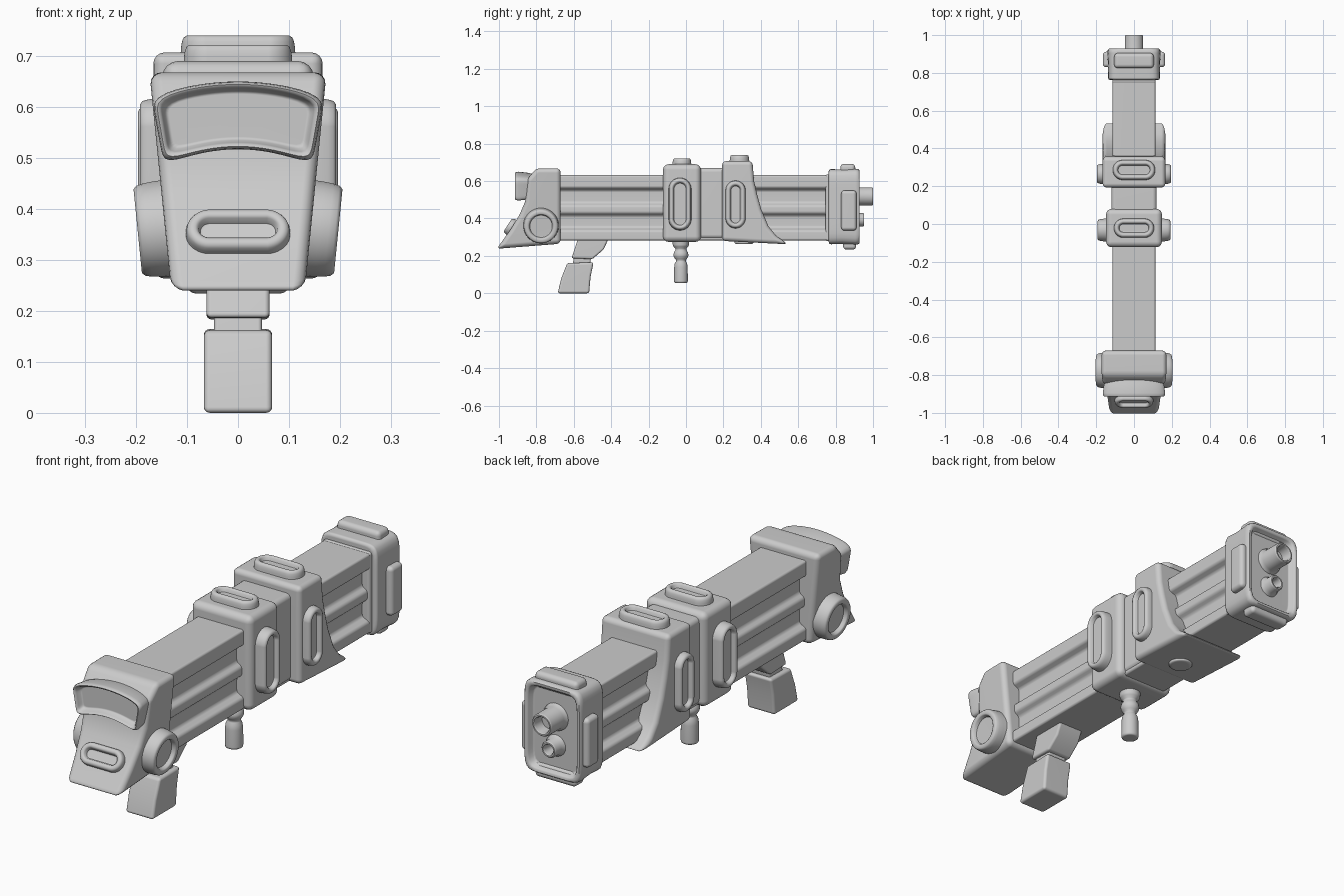
import bpy, bmesh, math
from mathutils import Vector

if "Cube" in bpy.data.objects:
    bpy.data.objects.remove(bpy.data.objects["Cube"])


def loft(name, rings, bevel=0.0, segs=4, min_angle=25):
    """Skin a list of equal-length point rings, cap both ends, optionally round the edges."""
    bm = bmesh.new()
    loops = [[bm.verts.new(p) for p in ring] for ring in rings]
    for a, b in zip(loops, loops[1:]):
        for i in range(len(a)):
            j = (i + 1) % len(a)
            bm.faces.new((a[i], a[j], b[j], b[i]))
    bm.faces.new(loops[0])
    bm.faces.new(loops[-1])
    bmesh.ops.recalc_face_normals(bm, faces=bm.faces)
    if bevel:
        edges = [e for e in bm.edges if e.calc_face_angle(0) > math.radians(min_angle)]
        bmesh.ops.bevel(bm, geom=edges, offset=bevel, segments=segs, profile=0.5,
                        affect='EDGES', clamp_overlap=True)
    mesh = bpy.data.meshes.new(name)
    bm.to_mesh(mesh)
    bm.free()
    mesh.shade_smooth()
    mesh.set_sharp_from_angle(angle=math.radians(50))
    obj = bpy.data.objects.new(name, mesh)
    bpy.context.collection.objects.link(obj)
    mod = obj.modifiers.new("flat_faces", 'WEIGHTED_NORMAL')
    mod.keep_sharp = True
    return obj


def side_prism(name, profile, width, bevel):
    """Side profile (y, z) extruded across x; width is a half width or a function of z."""
    w = width if callable(width) else (lambda z: width)
    return loft(name, [[(s * w(z), y, z) for y, z in profile] for s in (-1, 1)], bevel)


def box(name, x, y, z, bevel):
    pts = [(x[0], z[0]), (x[1], z[0]), (x[1], z[1]), (x[0], z[1])]
    return loft(name, [[(px, yy, pz) for px, pz in pts] for yy in y], bevel)


def pad(name, origin, normal, along, half, layers, n=40):
    """Stacked stadium rings (radius, height) along a normal; half = 0 makes round parts."""
    o, nn, u = Vector(origin), Vector(normal).normalized(), Vector(along).normalized()
    v = nn.cross(u)
    rings = []
    for r, h in layers:
        ring = []
        for i in range(n):
            t = 2 * math.pi * (i + 0.5) / n
            shift = half if math.cos(t) > 0 else -half
            ring.append(o + u * (shift + r * math.cos(t)) + v * r * math.sin(t) + nn * h)
        rings.append(ring)
    return loft(name, rings)


def rim(r, h, lip=0.022, depth=0.018):
    """Rounded raised rim with a sunken middle."""
    return [(r + 0.004, -0.03), (r + 0.002, h * 0.3), (r, h * 0.65), (r - 0.003, h * 0.88),
            (r - 0.009, h), (r - lip + 0.006, h), (r - lip, h - 0.004),
            (r - lip - 0.004, h - depth), (r - lip - 0.009, h - depth - 0.002)]


def unit_square(n=80, power=8):
    """Unit square outline with rounded corners."""
    out = []
    for i in range(n):
        c, s = math.cos(2 * math.pi * i / n), math.sin(2 * math.pi * i / n)
        k = (abs(c) ** power + abs(s) ** power) ** (-1 / power)
        out.append((c * k, s * k))
    return out


# Long ribbed barrel
half = [(0.113, 0.283), (0.113, 0.335), (0.08, 0.352), (0.08, 0.413), (0.105, 0.43),
        (0.105, 0.468), (0.08, 0.484), (0.08, 0.55), (0.113, 0.565), (0.113, 0.632)]
section = half + [(-x, z) for x, z in reversed(half)]
loft("barrel", [[(x, y, z) for x, z in section] for y in (-0.72, 0.82)], 0.01, 3)
box("barrel_end_collar", (-0.115, 0.115), (0.745, 0.80), (0.28, 0.635), 0.012)

# Front head with a sloping chin
side_prism("front_head", [(-0.67, 0.265), (-0.67, 0.668), (-0.80, 0.668), (-0.85, 0.61),
                          (-0.86, 0.49), (-0.89, 0.42), (-0.94, 0.338), (-1.012, 0.238)],
           lambda z: 0.132 + (z - 0.25) * 0.1, 0.024)

# Arched visor mouth
rings = []
for d, y in [(0.02, -0.79), (0.005, -0.85), (0, -0.895), (0.002, -0.908), (0.006, -0.914),
             (0.011, -0.912), (0.014, -0.905), (0.019, -0.888), (0.026, -0.884)]:
    ring = []
    for a, b in unit_square():
        a, b = a * (1 - d / 0.155), b * (1 - d / 0.07)
        low, high = 0.517 - 0.032 * a * a, 0.65 - 0.03 * a * a
        f = (b + 1) / 2
        ring.append((a * (0.145 + 0.025 * f), y, low + (high - low) * f))
    rings.append(ring)
loft("visor", rings)
pad("chin_oval", (0, -0.933, 0.352), (0, -0.175, 0.115), (1, 0, 0), 0.055, rim(0.045, 0.024))

# Middle and rear bands, with the sleeve between them
box("middle_band", (-0.148, 0.148), (-0.123, 0.08), (0.275, 0.69), 0.03)
box("sleeve", (-0.12, 0.12), (0.04, 0.24), (0.292, 0.67), 0.022)
side_prism("swept_band", [(0.193, 0.28), (0.193, 0.707), (0.355, 0.707), (0.364, 0.60),
                          (0.38, 0.53), (0.402, 0.45), (0.44, 0.36), (0.48, 0.31), (0.545, 0.262)],
           0.166, 0.022)
pad("middle_top_oval", (0, -0.022, 0.69), (0, 0, 1), (1, 0, 0), 0.056, rim(0.048, 0.032))
pad("swept_top_oval", (0, 0.286, 0.707), (0, 0, 1), (1, 0, 0), 0.06, rim(0.05, 0.033))
pad("underside_disc", (0, 0.31, 0.275), (0, 0, -1), (1, 0, 0), 0,
    [(0.05, -0.02), (0.05, 0.006), (0.045, 0.011), (0.035, 0.012)])

# Side ovals, hinge discs and rear bumpers on both sides
for s, side in ((1, "right"), (-1, "left")):
    pad("middle_oval_" + side, (s * 0.148, -0.032, 0.477), (s, 0, 0), (0, 0, 1), 0.08,
        rim(0.058, 0.044))
    pad("swept_oval_" + side, (s * 0.166, 0.265, 0.475), (s, 0, 0), (0, 0, 1), 0.074,
        rim(0.051, 0.03))
    pad("hinge_disc_" + side, (s * 0.143, -0.775, 0.362), (s, 0, -0.1), (0, 1, 0), 0,
        rim(0.092, 0.054, 0.028))
    x = sorted((s * 0.11, s * 0.165))
    box("rear_bumper_" + side, x, (0.83, 0.912), (0.335, 0.55), 0.018)

# Rear cap with recessed back panel
rings = []
for inset, y in [(0.016, 0.762), (0.006, 0.766), (0.002, 0.775), (0.004, 0.83), (0, 0.905),
                 (0.002, 0.92), (0.008, 0.928), (0.018, 0.928), (0.024, 0.922),
                 (0.030, 0.903), (0.037, 0.899)]:
    rings.append([(a * (0.141 - inset), y, 0.463 + b * (0.203 - inset))
                  for a, b in unit_square()])
loft("rear_cap", rings)
box("rear_top_ridge", (-0.105, 0.105), (0.825, 0.905), (0.62, 0.692), 0.02)
box("rear_bottom_ridge", (-0.10, 0.10), (0.84, 0.91), (0.234, 0.30), 0.018)

# Exhaust pipes
for name, z, r, end in (("upper_pipe", 0.518, 0.049, 1.0), ("lower_pipe", 0.393, 0.036, 0.953)):
    pad(name, (0, 0, z), (0, 1, 0), (1, 0, 0), 0,
        [(r + 0.012, 0.89), (r + 0.009, 0.905), (r, 0.915), (r, end - 0.006), (r - 0.005, end),
         (r - 0.011, end), (r - 0.015, end - 0.005), (r - 0.017, end - 0.05)])

# Pistol grip: mount, neck and handle
side_prism("grip_mount", [(-0.575, 0.30), (-0.41, 0.30), (-0.44, 0.235), (-0.50, 0.183),
                          (-0.612, 0.187)], 0.062, 0.01)
side_prism("grip_neck", [(-0.595, 0.21), (-0.505, 0.21), (-0.515, 0.14), (-0.61, 0.14)],
           0.047, 0.008)
side_prism("grip_handle", [(-0.635, 0.162), (-0.494, 0.165), (-0.51, 0.09), (-0.518, 0.0),
                           (-0.686, 0.0), (-0.667, 0.08)], 0.067, 0.012)

# Turned knob under the middle band
pad("fore_knob", (0, -0.027, 0), (0, 0, 1), (1, 0, 0), 0,
    [(0.028, 0.054), (0.035, 0.058), (0.037, 0.066), (0.036, 0.14), (0.033, 0.16),
     (0.027, 0.17), (0.026, 0.178), (0.033, 0.186), (0.039, 0.197), (0.040, 0.208),
     (0.037, 0.22), (0.030, 0.23), (0.030, 0.24), (0.040, 0.25), (0.044, 0.26), (0.045, 0.29)])
